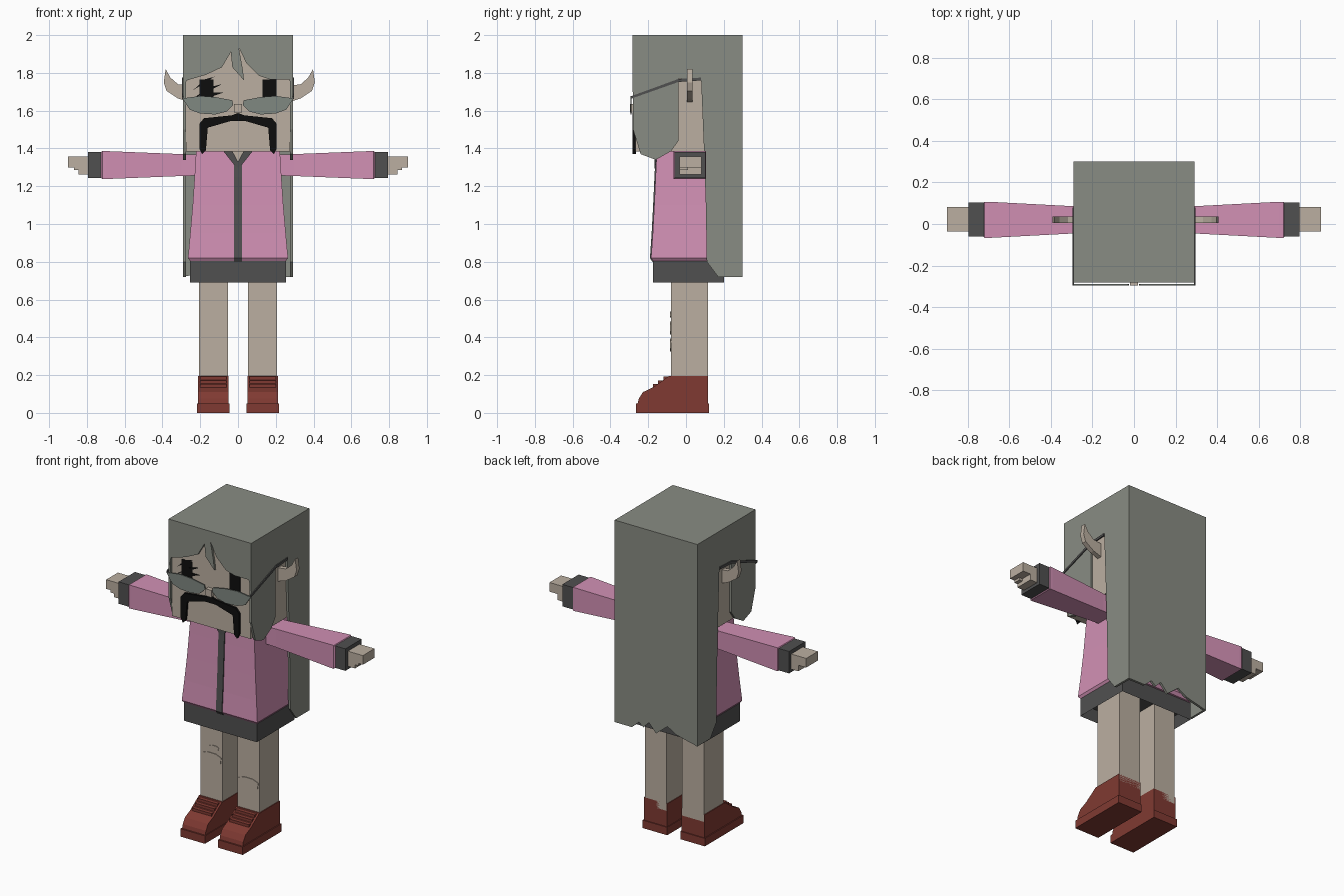
import bpy, bmesh

old = bpy.data.objects.get("Cube")
if old:
    bpy.data.objects.remove(old, do_unlink=True)


def material(name, *rgb):
    lin = [((c / 255 + 0.055) / 1.055) ** 2.4 for c in rgb] + [1]
    m = bpy.data.materials.new(name)
    m.use_nodes = True
    m.diffuse_color = lin
    bsdf = next(n for n in m.node_tree.nodes if n.type == 'BSDF_PRINCIPLED')
    bsdf.inputs["Base Color"].default_value = lin
    return m


HAIR = material("grey hair", 137, 140, 131)
SKIN = material("skin", 187, 175, 161)
PINK = material("pink cloth", 209, 144, 180)
DARK = material("dark trim", 80, 80, 80)
RED = material("red leather", 128, 58, 50)
BLACK = material("black", 13, 13, 13)
LENS = material("grey lens", 128, 136, 129)


def loft(name, rings, mat):
    """Skin a stack of equal-sized rings and cap both ends."""
    bm = bmesh.new()
    loops = [[bm.verts.new(p) for p in ring] for ring in rings]
    n = len(loops[0])
    for a, b in zip(loops, loops[1:]):
        for i in range(n):
            j = (i + 1) % n
            bm.faces.new((a[i], a[j], b[j], b[i]))
    bm.faces.new(loops[0])
    bm.faces.new(loops[-1])
    bmesh.ops.recalc_face_normals(bm, faces=bm.faces)
    me = bpy.data.meshes.new(name)
    bm.to_mesh(me)
    bm.free()
    me.materials.append(mat)
    ob = bpy.data.objects.new(name, me)
    bpy.context.scene.collection.objects.link(ob)
    return ob


def front_plate(name, pts, y0, y1, mat, s=1):
    return loft(name, [[(s * x, y, z) for x, z in pts] for y in (y0, y1)], mat)


def side_plate(name, pts, x0, x1, mat, s=1):
    return loft(name, [[(s * x, y, z) for y, z in pts] for x in (x0, x1)], mat)


def rect(a0, a1, b0, b1):
    return [(a0, b0), (a1, b0), (a1, b1), (a0, b1)]


def box(name, x0, x1, y0, y1, z0, z1, mat, s=1):
    return front_plate(name, rect(x0, x1, z0, z1), y0, y1, mat, s)


# Head and nose
box("head", -.276, .276, -.268, .27, 1.385, 1.97, SKIN)
box("nose", -.02, .02, -.296, -.26, 1.59, 1.635, SKIN)

# Hair: crown, jagged back, fringe and side locks
box("hair_crown", -.29, .29, -.282, .3, 1.96, 2, HAIR)
front_plate("hair_back", [(-.29, 2), (-.29, .72), (-.2, .74), (-.14, .755),
            (-.08, .79), (0, .725), (.05, .78), (.09, .74), (.12, .765),
            (.17, .72), (.29, .72), (.29, 2)], .285, .3, HAIR)
front_plate("hair_fringe", [(-.29, 2), (-.29, 1.7), (-.272, 1.76), (-.17, 1.79),
            (-.085, 1.83), (-.038, 1.91), (-.03, 1.83), (.032, 1.76),
            (.025, 1.82), (.004, 1.935), (.045, 1.85), (.11, 1.785),
            (.17, 1.765), (.272, 1.765), (.29, 1.7), (.29, 2)], -.282, -.267, HAIR)
side_hair = [(-.28, 2), (.3, 2), (.3, .72), (.17, .72), (.11, .8), (.105, 1.1),
             (.095, 1.4), (.08, 1.77), (-.04, 1.77), (-.04, 1.44), (-.08, 1.385),
             (-.16, 1.34), (-.24, 1.37), (-.28, 1.5)]

# Face markings
for s, side in ((1, "left"), (-1, "right")):
    box(side + "_eye", .13, .205, -.272, -.266, 1.66, 1.765, BLACK, s)
for i, (x, z, dx, dz) in enumerate([(-.235, 1.665, .15, .075), (-.2, 1.655, .12, .04),
                                    (-.235, 1.71, .11, .07)]):
    front_plate(f"lash_{i}", [(x, z), (x + dx, z + dz), (x + dx / 2, z + dz / 2 + .02)],
                -.273, -.267, BLACK)
half = [(.035, 1.575), (.18, 1.56), (.205, 1.53), (.205, 1.4), (.19, 1.37),
        (.17, 1.39), (.16, 1.51), (.04, 1.545)]
front_plate("moustache", [(0, 1.587)] + half + [(-x, z) for x, z in reversed(half)],
            -.282, -.264, BLACK)

# Coat: flared body, hem, zip and collar
COAT = [(.8, .25, -.172), (.82, .265, -.185), (.95, .253, -.176),
        (1.1, .24, -.168), (1.25, .23, -.161), (1.385, .222, -.155)]
loft("coat", [[(-w, y, z), (w, y, z), (w, .04 - y, z), (-w, .04 - y, z)]
              for z, w, y in COAT], PINK)
loft("zip", [[(-.022, y - .006, z), (.02, y - .006, z), (.02, y + .01, z),
              (-.022, y + .01, z)] for z, w, y in COAT[:-1]]
     + [[(-.022, -.163, 1.33), (.02, -.163, 1.33), (.02, -.15, 1.33),
         (-.022, -.15, 1.33)]], DARK)
box("collar", -.085, .085, -.12, .16, 1.38, 1.4, DARK)
front_plate("neck_opening", [(-.04, 1.39), (.04, 1.39), (0, 1.32)], -.16, -.14, SKIN)

# Hem with a recessed underside
hem = box("hem", -.255, .255, -.175, .2, .69, .805, DARK)
bm = bmesh.new()
bm.from_mesh(hem.data)
under = [min(bm.faces, key=lambda f: f.calc_center_median().z)]
bmesh.ops.inset_region(bm, faces=under, thickness=.025)
bmesh.ops.translate(bm, verts=under[0].verts, vec=(0, 0, .07))
bm.to_mesh(hem.data)
bm.free()

EAR = [(.25, 1.73), (.325, 1.74), (.365, 1.775), (.39, 1.82), (.4, 1.75),
       (.385, 1.705), (.325, 1.665), (.25, 1.64)]
LENS_SHAPE = [(.295, 1.665), (.2, 1.678), (.12, 1.672), (.03, 1.655), (.025, 1.63),
              (.06, 1.595), (.12, 1.58), (.2, 1.585), (.255, 1.605)]
TEMPLE = [(-.295, 1.662), (-.04, 1.752), (.08, 1.76), (.08, 1.775),
          (-.04, 1.768), (-.295, 1.675)]
SHOE = [(-.258, .04), (-.25, .075), (-.228, .11), (-.175, .135), (-.09, .195),
        (.117, .195), (.117, .04)]

for s, side in ((1, "left"), (-1, "right")):
    side_plate(side + "_side_hair", side_hair, .276, .29, HAIR, s)
    ear = front_plate(side + "_ear", EAR, .005, .035, SKIN, s)
    ear.location.x = .007

    # Glasses
    front_plate(side + "_lens", LENS_SHAPE, -.295, -.288, LENS, s)
    side_plate(side + "_temple", TEMPLE, .289, .296, DARK, s)

    # Collar flap
    front_plate(side + "_collar_flap", [(.085, 1.395), (.035, 1.395), (0, 1.33),
                (0, 1.295), (.022, 1.315)], -.168, -.15, DARK, s)

    # Arm: flared sleeve, cuff, hand
    loft(side + "_sleeve", [[(s * x, y, z) for y, z in rect(.02 - w, .02 + w, 1.312 - h, 1.312 + h)]
         for x, w, h in ((.2, .065, .055), (.3, .066, .058), (.7, .087, .074),
                         (.718, .087, .074), (.725, .08, .067))], PINK)
    box(side + "_cuff", .72, .795, -.06, .103, 1.243, 1.382, DARK, s)
    box(side + "_fingers", .78, .9, -.035, .082, 1.3, 1.358, SKIN, s)
    box(side + "_palm", .78, .845, -.035, .082, 1.262, 1.31, SKIN, s)
    box(side + "_thumb", .83, .868, -.035, .01, 1.285, 1.31, SKIN, s)

    # Leg and shoe
    box(side + "_leg", .054, .207, -.08, .117, .15, .77, SKIN, s)
    side_plate(side + "_shoe", SHOE, .05, .212, RED, s)
    box(side + "_sole", .046, .218, -.265, .123, 0, .05, RED, s)
    for i in range(3):
        y, z = -.165 + .028 * i, .142 + .02 * i
        box(f"{side}_lace_{i}", .062, .2, y - .01, y + .02, z - .01, z + .01, RED, s)

# Knee patches
PATCH = [(-.07, .02), (-.03, .035), (.03, .035), (.07, .02), (.065, -.02),
         (.03, -.035), (-.03, -.035), (-.06, -.02)]
for name, x, z, k in (("right_knee_patch", -.13, .45, 1), ("left_knee_patch", .13, .36, 1),
                      ("small_patch", -.11, .52, .45)):
    front_plate(name, [(x + k * a, z + k * b) for a, b in PATCH], -.084, -.078, SKIN)
